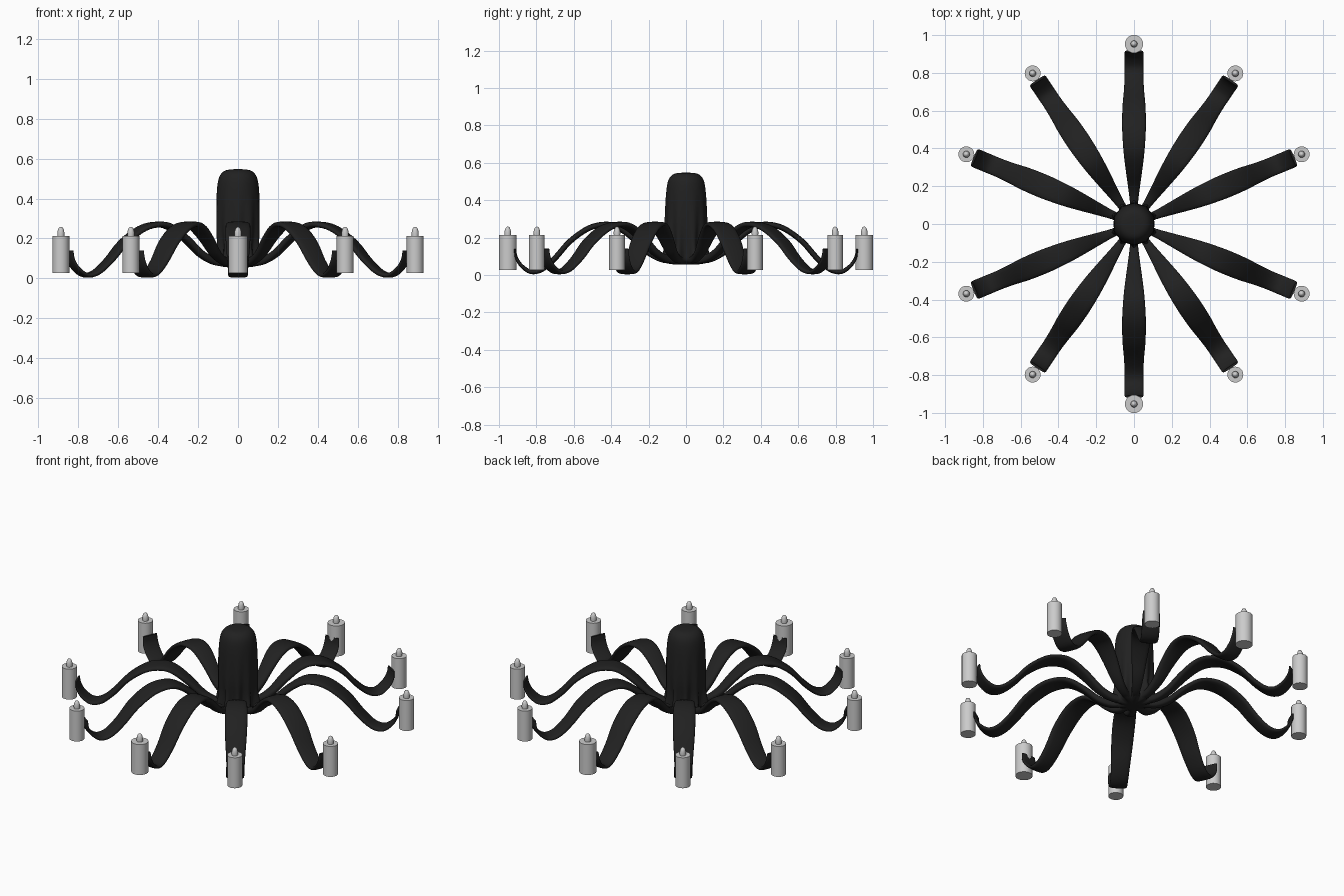
import bpy, bmesh, math
from mathutils import Vector

if "Cube" in bpy.data.objects:
    bpy.data.objects.remove(bpy.data.objects["Cube"])

dark = bpy.data.materials.new("black_iron")
dark.diffuse_color = (0.015, 0.015, 0.015, 1)
dark.use_nodes = True
dark.node_tree.nodes["Principled BSDF"].inputs["Base Color"].default_value = dark.diffuse_color


def loft(name, rings, mat=None, angle=40):
    """Skin closed rings of points and cap both ends."""
    bm = bmesh.new()
    vs = [[bm.verts.new(p) for p in r] for r in rings]
    n = len(rings[0])
    for a, b in zip(vs, vs[1:]):
        for i in range(n):
            j = (i + 1) % n
            bm.faces.new((a[i], a[j], b[j], b[i]))
    bm.faces.new(vs[0])
    bm.faces.new(vs[-1])
    bmesh.ops.recalc_face_normals(bm, faces=bm.faces)
    me = bpy.data.meshes.new(name)
    bm.to_mesh(me)
    bm.free()
    ob = bpy.data.objects.new(name, me)
    bpy.context.collection.objects.link(ob)
    if mat:
        me.materials.append(mat)
    bpy.ops.object.select_all(action='DESELECT')
    bpy.context.view_layer.objects.active = ob
    ob.select_set(True)
    bpy.ops.object.shade_smooth_by_angle(angle=math.radians(angle))
    return ob


def spline(pts, steps):
    """Catmull-Rom samples through tuples."""
    p = [Vector(q) for q in pts]
    p = [2 * p[0] - p[1]] + p + [2 * p[-1] - p[-2]]
    out = []
    for i in range(1, len(p) - 2):
        a, b, c, d = p[i - 1:i + 3]
        for k in range(steps):
            t = k / steps
            out.append(0.5 * (2 * b + (c - a) * t + (2 * a - 5 * b + 4 * c - d) * t * t
                              + (3 * b - a - 3 * c + d) * t ** 3))
    out.append(p[-2])
    return out


# Arm directions, mirrored from one quadrant
base = [math.atan2(0.37, 0.89), math.atan2(0.795, 0.535)]
angles = [math.pi / 2, -math.pi / 2]
for a in base:
    angles += [a, math.pi - a, math.pi + a, -a]
angles = [a % (2 * math.pi) for a in angles]

# Central dome with flutes that follow the arms towards the base
profile = [(0.02, 0.055, 0), (0.08, 0.058, 0.03), (0.13, 0.075, 0.045), (0.125, 0.11, 0.035),
           (0.115, 0.17, 0.02), (0.115, 0.25, 0.01), (0.112, 0.35, 0.004), (0.105, 0.45, 0),
           (0.093, 0.51, 0), (0.065, 0.54, 0), (0.02, 0.547, 0)]
rings = []
for r, z, flute in spline(profile, 3):
    ring = []
    for i in range(80):
        t = 2 * math.pi * i / 80
        gap = min(abs((t - a + math.pi) % (2 * math.pi) - math.pi) for a in angles)
        groove = 0.5 - 0.5 * math.cos(min(gap / 0.3, 1) * math.pi)
        rr = r - flute * groove
        ring.append((rr * math.cos(t), rr * math.sin(t), z))
    rings.append(ring)
loft("central_dome", rings, dark, 60)

# Ribbon arms: distance, height, half width, half thickness
path = spline([(0.05, 0.085, 0.02, 0.02), (0.12, 0.085, 0.022, 0.02), (0.2, 0.122, 0.032, 0.018),
               (0.28, 0.195, 0.043, 0.017), (0.36, 0.253, 0.053, 0.016), (0.43, 0.27, 0.059, 0.015),
               (0.52, 0.25, 0.063, 0.015), (0.62, 0.18, 0.061, 0.015), (0.7, 0.09, 0.054, 0.015),
               (0.77, 0.03, 0.05, 0.014), (0.83, 0.017, 0.05, 0.012), (0.88, 0.05, 0.05, 0.01),
               (0.908, 0.095, 0.05, 0.008), (0.914, 0.14, 0.046, 0.006)], 4)


def arm(name, ang):
    out = Vector((math.cos(ang), math.sin(ang), 0))
    side = Vector((-out.y, out.x, 0))
    up = Vector((0, 0, 1))
    rings = []
    for i, (r, z, w, h) in enumerate(path):
        a, b = path[max(i - 1, 0)], path[min(i + 1, len(path) - 1)]
        tan = (out * (b[0] - a[0]) + up * (b[1] - a[1])).normalized()
        nor = side.cross(tan)
        ring = []
        for k in range(16):
            t = 2 * math.pi * k / 16
            c, s = math.cos(t), math.sin(t)
            u = math.copysign(abs(c) ** 0.6, c)
            v = math.copysign(abs(s) ** 0.8, s)
            ring.append(out * r + up * z + side * (w * u) + nor * (h * v))
        rings.append(ring)
    loft(name, rings, dark, 60)


def lathe(name, prof, x, y, sides):
    loft(name, [[(x + r * math.cos(2 * math.pi * i / sides),
                  y + r * math.sin(2 * math.pi * i / sides), z)
                 for i in range(sides)] for r, z in prof])


for i, a in enumerate(angles):
    arm(f"arm_{i}", a)
    # Candle body and rounded flame at the arm tip
    R, rad = (0.953, 0.048) if i < 2 else (0.961, 0.042)
    x, y = R * math.cos(a), R * math.sin(a)
    lathe(f"candle_{i}", [(rad, 0.026), (rad, 0.213)], x, y, 24)
    lathe(f"flame_{i}", [(0.017, 0.21), (0.018, 0.228), (0.015, 0.243),
                         (0.01, 0.254), (0.003, 0.258)], x, y, 16)
